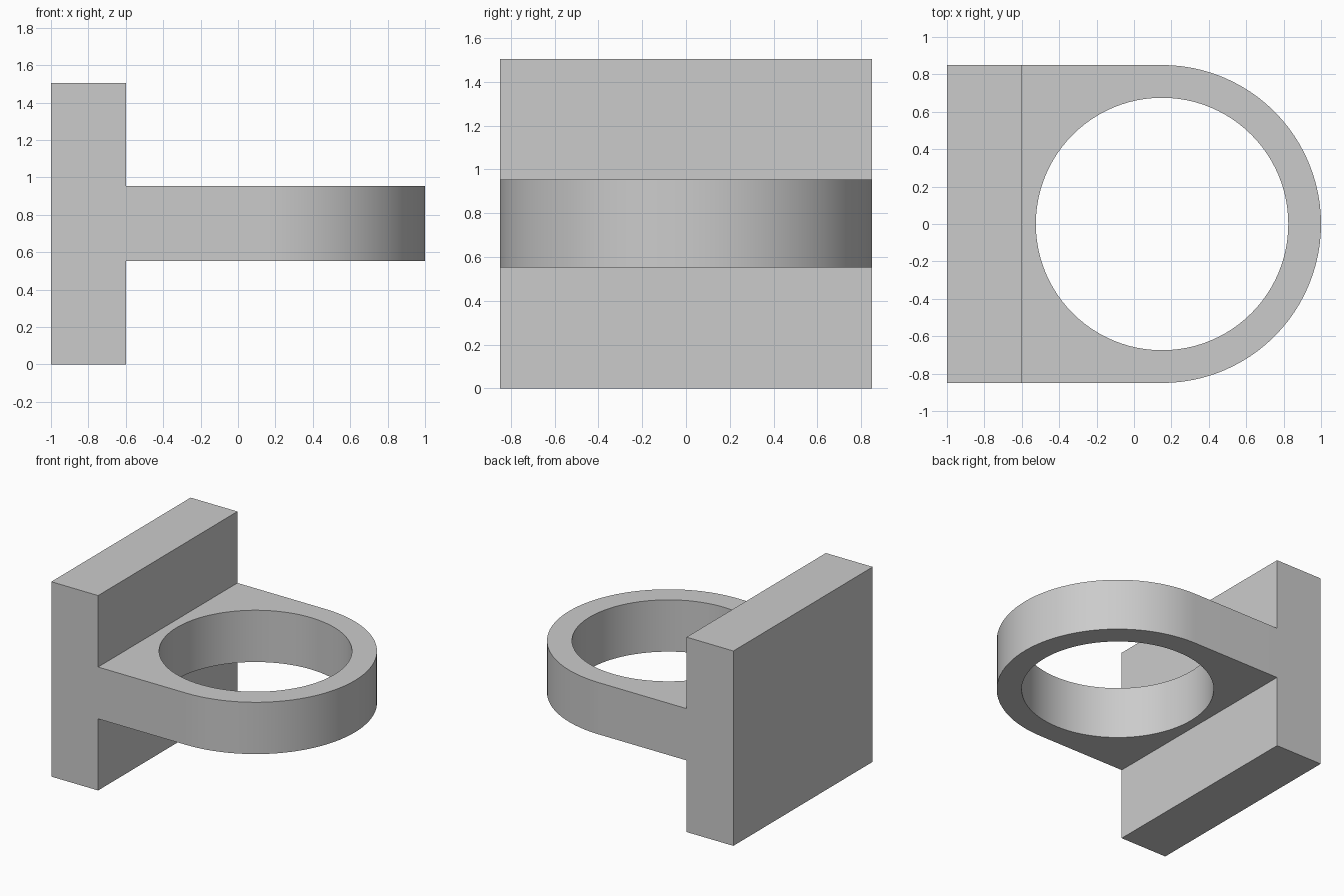
import bpy, bmesh
from math import pi, cos, sin, radians
from mathutils import Vector

cube = bpy.data.objects.get("Cube")
if cube:
    bpy.data.objects.remove(cube, do_unlink=True)

# Single grey finish
grey = bpy.data.materials.new("plain_grey")
grey.use_nodes = True
colour = (0.6, 0.6, 0.6, 1)
grey.diffuse_color = colour
grey.node_tree.nodes["Principled BSDF"].inputs["Base Color"].default_value = colour

HALF_WIDTH = 0.85
PLATE_FRONT = -0.6
RING_X = 0.15
HOLE_RADIUS = 0.675
SEGMENTS = 96


def arc(radius, start, end, steps):
    """Points along an arc around the ring axis, both ends included."""
    angles = [start + (end - start) * i / steps for i in range(steps + 1)]
    return [(RING_X + radius * cos(a), radius * sin(a)) for a in angles]


def extruded(name, loops, bottom, top):
    """Fill an outline, with optional holes, and extrude it upwards."""
    bm = bmesh.new()
    for loop in loops:
        verts = [bm.verts.new((x, y, bottom)) for x, y in loop]
        for a, b in zip(verts, verts[1:] + verts[:1]):
            bm.edges.new((a, b))
    bmesh.ops.triangle_fill(bm, edges=bm.edges[:], use_beauty=True,
                            normal=Vector((0, 0, 1)))
    result = bmesh.ops.extrude_face_region(bm, geom=bm.faces[:], use_keep_orig=True)
    moved = [v for v in result["geom"] if isinstance(v, bmesh.types.BMVert)]
    bmesh.ops.translate(bm, verts=moved, vec=(0, 0, top - bottom))
    bmesh.ops.recalc_face_normals(bm, faces=bm.faces[:])
    mesh = bpy.data.meshes.new(name)
    bm.to_mesh(mesh)
    bm.free()
    mesh.materials.append(grey)
    obj = bpy.data.objects.new(name, mesh)
    bpy.context.collection.objects.link(obj)
    return obj


# Upright mounting plate
extruded("mounting_plate",
         [[(-1, -HALF_WIDTH), (PLATE_FRONT, -HALF_WIDTH),
           (PLATE_FRONT, HALF_WIDTH), (-1, HALF_WIDTH)]], 0, 1.505)

# Round-ended holder arm with a through hole
outline = [(PLATE_FRONT, -HALF_WIDTH)]
outline += arc(HALF_WIDTH, -pi / 2, pi / 2, SEGMENTS // 2)
outline += [(PLATE_FRONT, HALF_WIDTH)]
hole = arc(HOLE_RADIUS, 0, 2 * pi, SEGMENTS)[:-1]
ring = extruded("ring_holder", [outline, hole], 0.553, 0.953)

# Smooth the round walls only
bpy.ops.object.select_all(action="DESELECT")
ring.select_set(True)
bpy.context.view_layer.objects.active = ring
bpy.ops.object.shade_smooth_by_angle(angle=radians(30))
